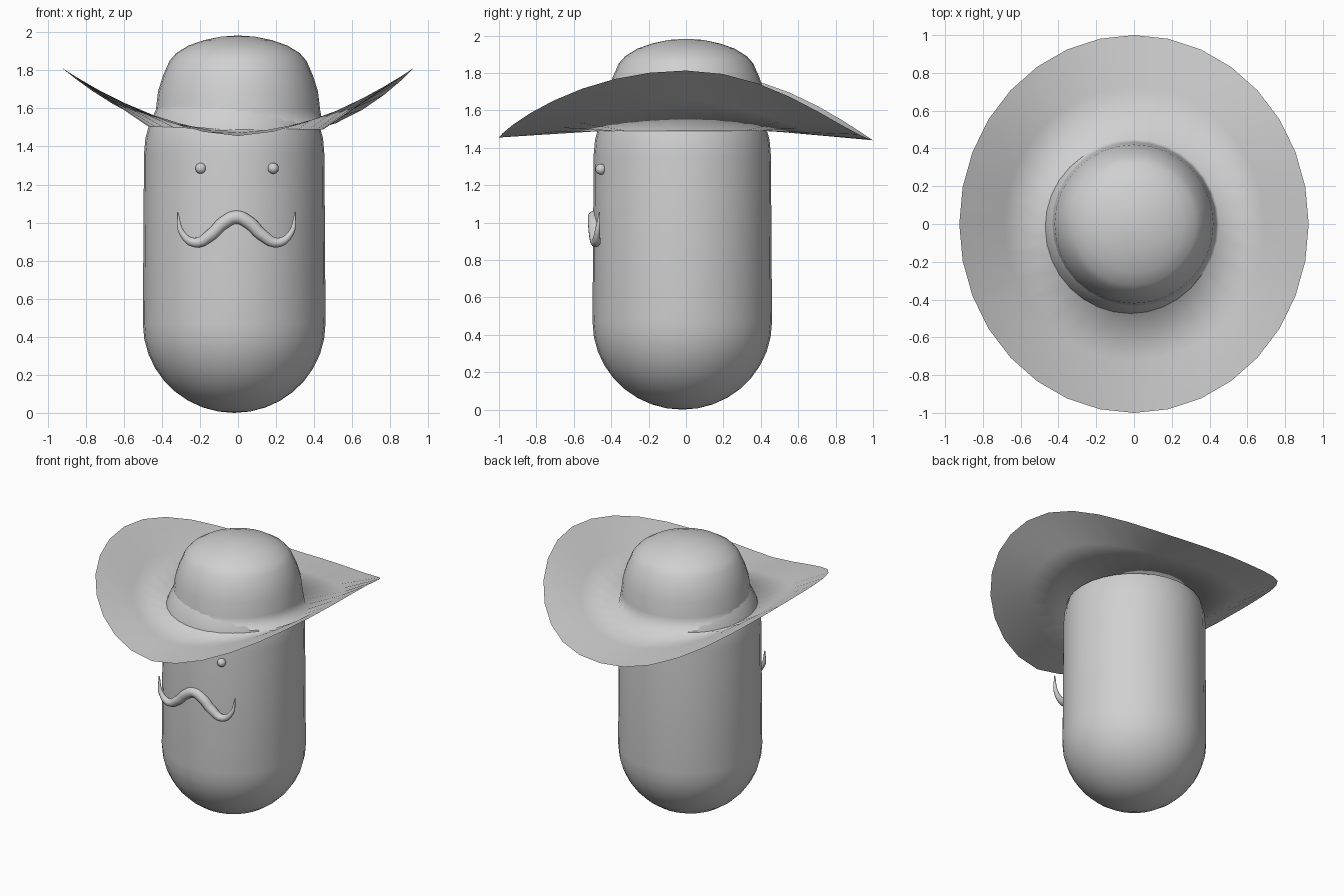
import bpy, bmesh, math

if "Cube" in bpy.data.objects:
    bpy.data.objects.remove(bpy.data.objects["Cube"])

grey = bpy.data.materials.new("plain_grey")
grey.diffuse_color = (0.63, 0.63, 0.63, 1)
grey.use_nodes = True
grey.node_tree.nodes["Principled BSDF"].inputs["Base Color"].default_value = grey.diffuse_color


def lathe(name, rings, top=None, bottom=None, segs=32, loc=(0, 0, 0)):
    """Rings are functions of the angle giving (x, y, z); ends close to a point."""
    bm = bmesh.new()
    rows = [[bm.verts.new(f(2 * math.pi * i / segs)) for i in range(segs)] for f in rings]
    for a, b in zip(rows, rows[1:]):
        for i in range(segs):
            j = (i + 1) % segs
            bm.faces.new((a[i], a[j], b[j], b[i]))
    for z, row, flip in ((bottom, rows[0], True), (top, rows[-1], False)):
        if z is None:
            continue
        p = bm.verts.new((0, 0, z))
        for i in range(segs):
            f = (row[i], row[(i + 1) % segs], p)
            bm.faces.new(f[::-1] if flip else f)
    me = bpy.data.meshes.new(name)
    bm.to_mesh(me)
    bm.free()
    for p in me.polygons:
        p.use_smooth = True
    me.materials.append(grey)
    ob = bpy.data.objects.new(name, me)
    ob.location = loc
    bpy.context.collection.objects.link(ob)
    return ob


def circle(r, z):
    return lambda a: (r * math.cos(a), r * math.sin(a), z)


# Body: tall capsule
R = 0.48
steps = [math.radians(d) for d in range(-80, 1, 10)]
body = [circle(R * math.cos(t), 0.47 + 0.47 * math.sin(t)) for t in steps]
body += [circle(R - 0.006, 1.36)]
body += [circle((R - 0.006) * math.cos(-t), 1.36 + 0.47 * math.sin(-t)) for t in steps[-2::-1]]
lathe("body", body, top=1.83, bottom=0, loc=(-0.02, -0.02, 0))


# Hat: wide brim turned up at both sides from a level crown base
def brim(t):
    def point(a):
        c, s = math.cos(a), math.sin(a)
        power = 1.7 if s < 0 else (2.6 if c > 0 else 2.1)
        base = 1.4475 - 0.0075 * s
        inner = 1.49
        outer = base + (1.813 - base) * abs(c) ** power
        rx, ry = 0.45 + (0.925 - 0.45) * t, 0.45 + (1.0 - 0.45) * t
        return (rx * c, ry * s, inner + (outer - inner) * t)
    return point


hat = [brim(t) for t in (1, 0.5, 0)]
hat += [circle(r, z) for r, z in ((0.432, 1.59), (0.42, 1.69), (0.395, 1.77), (0.36, 1.85),
                                  (0.325, 1.89), (0.26, 1.93), (0.18, 1.958), (0.09, 1.977))]
lathe("hat", hat, top=1.983)

# Eyes
for side, x in (("left", -0.195), ("right", 0.185)):
    bpy.ops.mesh.primitive_uv_sphere_add(segments=20, ring_count=12, radius=0.029,
                                         location=(x, -0.455, 1.285))
    eye = bpy.context.object
    eye.name = side + "_eye"
    eye.data.materials.append(grey)
    bpy.ops.object.shade_smooth()

# Moustache: tapered tube with curled tips (half path mirrored)
half = [(0.31, -0.462, 1.055, 0.1), (0.283, -0.475, 0.94, 0.45), (0.215, -0.482, 0.895, 0.72),
        (0.135, -0.487, 0.935, 0.9), (0.065, -0.49, 1.0, 0.98)]
path = [(-x, y, z, r) for x, y, z, r in half] + [(0, -0.49, 1.028, 1)] + half[::-1]
cu = bpy.data.curves.new("moustache", "CURVE")
cu.dimensions = "3D"
cu.bevel_depth = 0.036
cu.bevel_resolution = 4
cu.use_fill_caps = True
sp = cu.splines.new("BEZIER")
sp.bezier_points.add(len(path) - 1)
for bp, (x, y, z, r) in zip(sp.bezier_points, path):
    bp.co = (x - 0.008, y, z)
    bp.radius = r
    bp.handle_left_type = bp.handle_right_type = "AUTO"
cu.materials.append(grey)
tache = bpy.data.objects.new("moustache", cu)
bpy.context.collection.objects.link(tache)
bpy.ops.object.select_all(action="DESELECT")
tache.select_set(True)
bpy.context.view_layer.objects.active = tache
bpy.ops.object.convert(target="MESH")
bpy.ops.object.shade_smooth()
